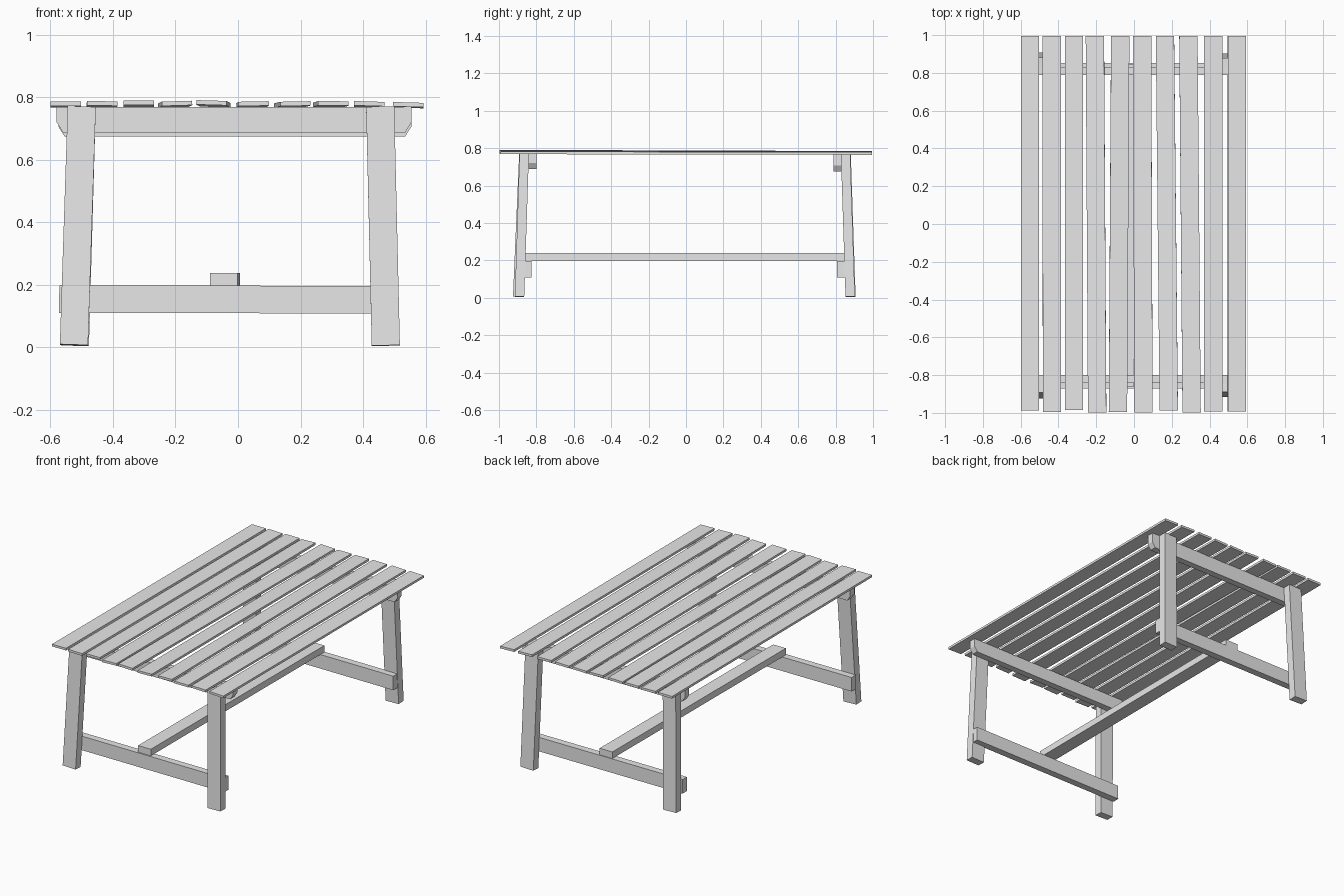
import bpy
import bmesh
from mathutils import Vector, Matrix

cube = bpy.data.objects.get("Cube")
if cube:
    bpy.data.objects.remove(cube, do_unlink=True)

wood = bpy.data.materials.new("pale_grey_wood")
wood.use_nodes = True
wood.diffuse_color = (0.8, 0.8, 0.8, 1)
wood.node_tree.nodes["Principled BSDF"].inputs["Base Color"].default_value = (0.8, 0.8, 0.8, 1)


def finish(name, bm):
    bmesh.ops.recalc_face_normals(bm, faces=bm.faces)
    mesh = bpy.data.meshes.new(name)
    bm.to_mesh(mesh)
    bm.free()
    mesh.materials.append(wood)
    obj = bpy.data.objects.new(name, mesh)
    bpy.context.collection.objects.link(obj)
    return obj


def beam(name, start, end, side, width, thick, roll=0.0):
    """Rectangular board between two points; side gives the width direction."""
    a, b = Vector(start), Vector(end)
    axis = (b - a).normalized()
    u = Vector(side)
    u = (u - axis * u.dot(axis)).normalized()
    u = Matrix.Rotation(roll, 3, axis) @ u
    v = axis.cross(u)
    frame = Matrix((u * width, v * thick, b - a)).transposed().to_4x4()
    bm = bmesh.new()
    bmesh.ops.create_cube(bm, size=1, matrix=Matrix.Translation((a + b) / 2) @ frame)
    return finish(name, bm)


def apron(name, x0, x1, y, thick, z0, z1):
    """Rail with its lower corners cut off."""
    cx, cz = 0.02, 0.032
    outline = [(x0, z1), (x0, z0 + cz), (x0 + cx, z0),
               (x1 - cx, z0), (x1, z0 + cz), (x1, z1)]
    bm = bmesh.new()
    face = bm.faces.new([bm.verts.new((x, y - thick / 2, z)) for x, z in outline])
    ext = bmesh.ops.extrude_face_region(bm, geom=[face])
    verts = [g for g in ext["geom"] if isinstance(g, bmesh.types.BMVert)]
    bmesh.ops.translate(bm, verts=verts, vec=(0, thick, 0))
    return finish(name, bm)


# Tabletop slats: front x, back x, front y, height offset, roll
slats = [
    (-0.551, -0.551, -0.988, 0.000, 0.00),
    (-0.434, -0.436, -0.995, 0.001, 0.02),
    (-0.318, -0.318, -0.986, 0.003, 0.00),
    (-0.195, -0.207, -0.997, 0.001, -0.03),
    (-0.085, -0.073, -0.996, 0.003, 0.03),
    (0.050, 0.043, -0.997, 0.000, -0.02),
    (0.184, 0.164, -0.988, 0.000, -0.02),
    (0.305, 0.288, -0.998, 0.001, 0.01),
    (0.420, 0.420, -0.992, 0.000, 0.03),
    (0.545, 0.545, -0.993, -0.003, 0.03),
]
for i, (xf, xb, yf, dz, roll) in enumerate(slats, 1):
    beam(f"top_slat_{i}", (xf, yf, 0.78 + dz), (xb, 0.995, 0.775 + dz / 2),
         (1, 0, 0), 0.097, 0.014, roll)

# Splayed legs: foot and top centres
legs = {
    "front_right_leg": ((-0.525, -0.90, 0.008), (-0.50, -0.867, 0.77)),
    "front_left_leg": ((0.473, -0.89, 0.006), (0.455, -0.865, 0.77)),
    "back_right_leg": ((-0.522, 0.882, 0.006), (-0.50, 0.856, 0.77)),
    "back_left_leg": ((0.473, 0.878, 0.006), (0.455, 0.853, 0.77)),
}
for name, (foot, top) in legs.items():
    beam(name, foot, top, (1, 0, 0), 0.09, 0.05)

# Rails under the tabletop
apron("front_apron", -0.58, 0.555, -0.82, 0.042, 0.688, 0.77)
apron("back_apron", -0.575, 0.555, 0.81, 0.042, 0.675, 0.77)

# Low cross rails between each pair of legs
beam("front_cross_rail", (-0.572, -0.848, 0.154), (0.512, -0.848, 0.153), (0, 0, 1), 0.088, 0.044)
beam("back_cross_rail", (-0.572, 0.83, 0.154), (0.512, 0.83, 0.153), (0, 0, 1), 0.088, 0.044)

# Long stretcher resting on the cross rails
beam("long_stretcher", (-0.046, -0.862, 0.218), (-0.038, 0.848, 0.218), (1, 0, 0), 0.088, 0.042)
